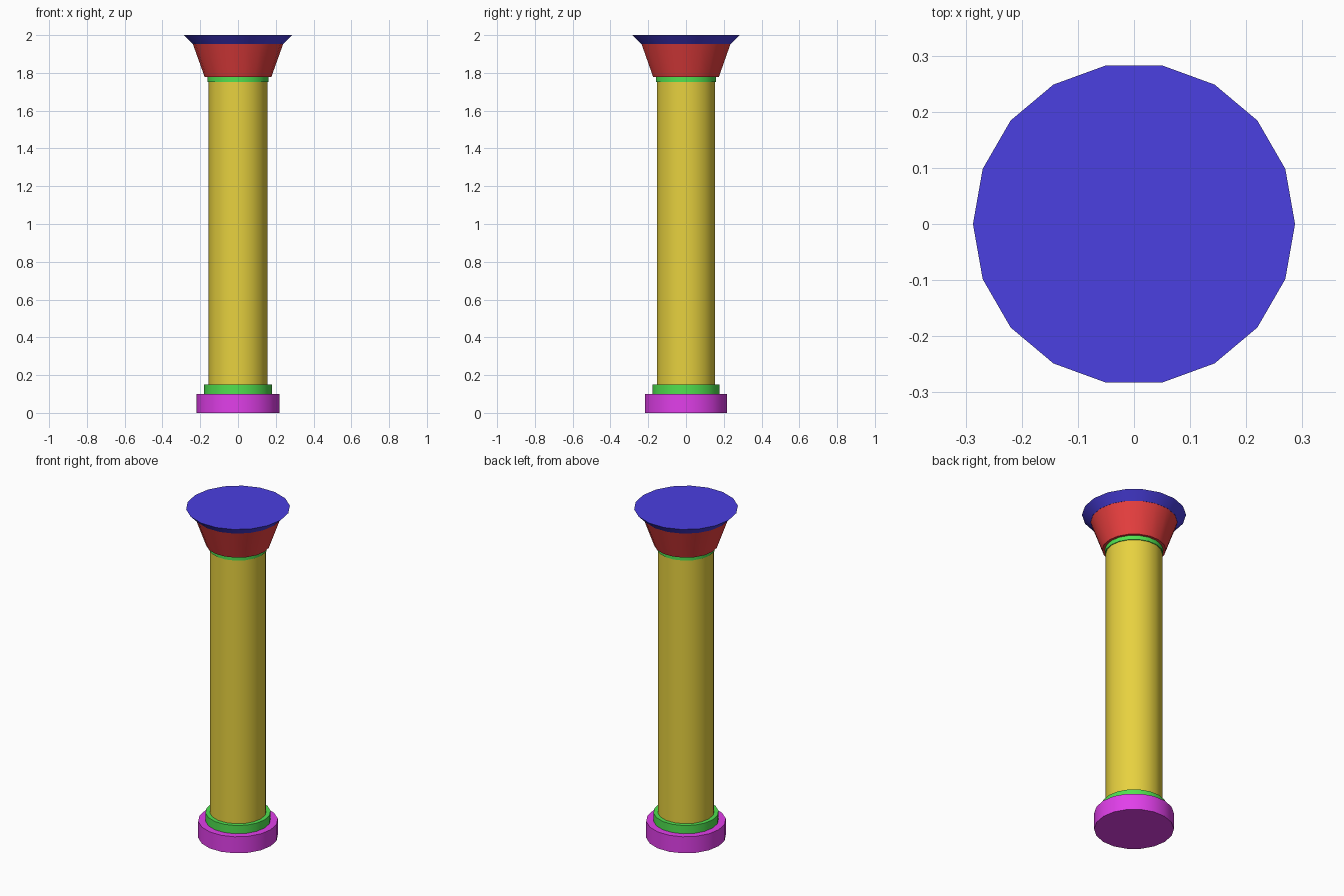
import bpy, math

if "Cube" in bpy.data.objects:
    bpy.data.objects.remove(bpy.data.objects["Cube"])

SIDES = 18


def material(name, rgb):
    m = bpy.data.materials.new(name)
    m.diffuse_color = (*rgb, 1)
    m.use_nodes = True
    m.node_tree.nodes["Principled BSDF"].inputs["Base Color"].default_value = m.diffuse_color
    return m


yellow = material("yellow", (0.80, 0.64, 0.05))
green = material("green", (0.08, 0.75, 0.08))
purple = material("purple", (0.75, 0.05, 0.82))
red = material("red", (0.82, 0.05, 0.05))
blue = material("blue", (0.07, 0.05, 0.75))


def drum(name, z0, z1, r0, r1, mat):
    """Round section from z0 to z1, with a vertex on the x axis."""
    bpy.ops.mesh.primitive_cone_add(vertices=SIDES, radius1=r0, radius2=r1,
                                    depth=z1 - z0, location=(0, 0, (z0 + z1) / 2))
    ob = bpy.context.object
    ob.name = name
    # put a corner exactly on the +x axis
    v = next(v for v in ob.data.vertices if v.co.z < 0)
    ob.rotation_euler.z = -math.atan2(v.co.y, v.co.x)
    ob.data.materials.append(mat)
    bpy.ops.object.shade_smooth_by_angle(angle=math.radians(30))
    return ob


# Foot of the column
drum("base", 0, 0.10, 0.22, 0.22, purple)
drum("base_ring", 0.10, 0.15, 0.18, 0.18, green)

# Shaft
drum("shaft", 0.15, 1.752, 0.156, 0.156, yellow)

# Flared head
drum("neck_ring", 1.752, 1.777, 0.161, 0.161, green)
drum("capital", 1.777, 1.953, 0.176, 0.239, red)
drum("top_slab", 1.953, 2.0, 0.24, 0.287, blue)
